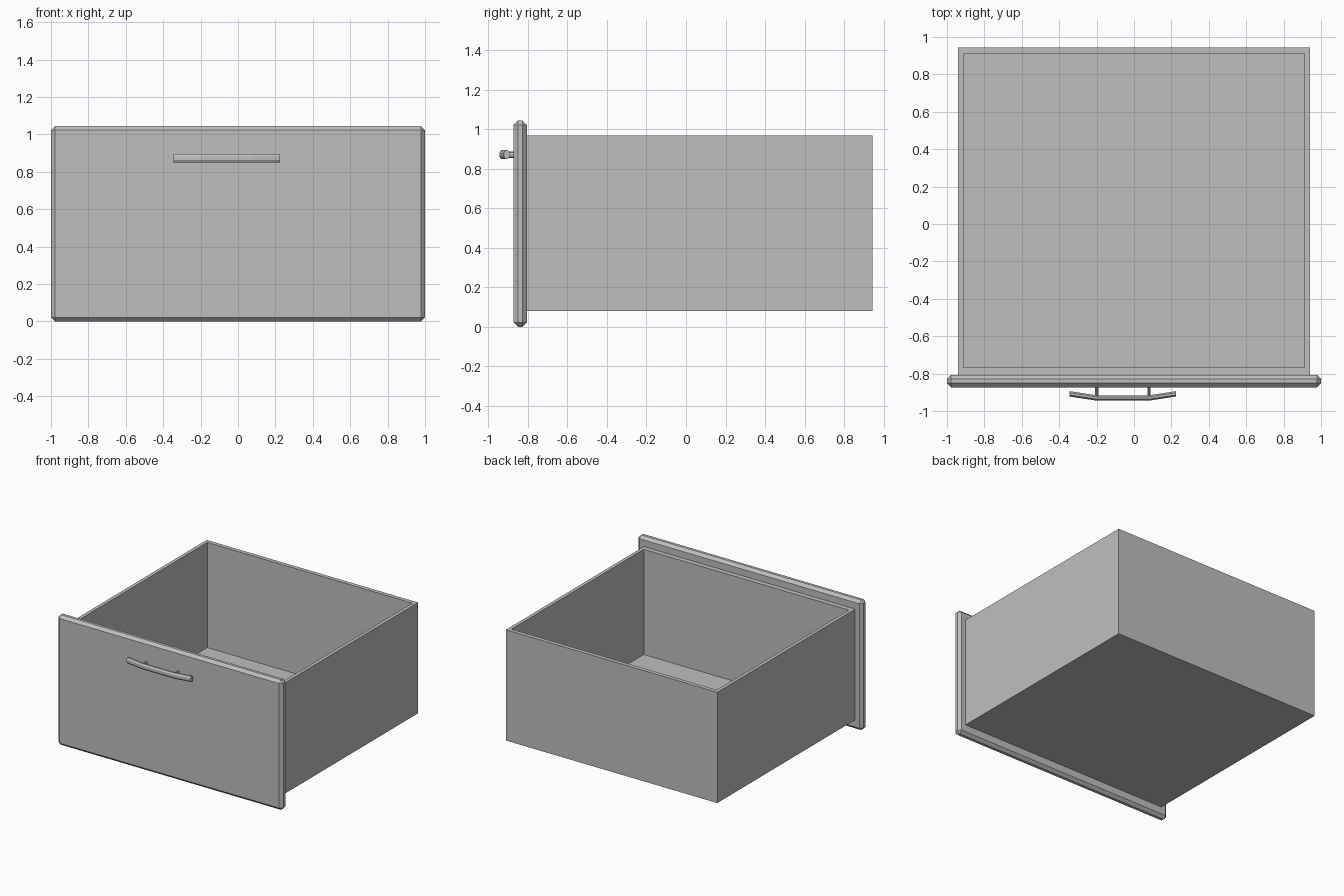
import bpy, bmesh, math
from mathutils import Matrix, Vector

cube = bpy.data.objects.get("Cube")
if cube:
    bpy.data.objects.remove(cube, do_unlink=True)

# Single grey finish
grey = bpy.data.materials.new("grey")
grey.use_nodes = True
grey.diffuse_color = (0.52, 0.52, 0.52, 1)
grey.node_tree.nodes["Principled BSDF"].inputs["Base Color"].default_value = grey.diffuse_color


def finish(name, bm):
    bmesh.ops.recalc_face_normals(bm, faces=bm.faces)
    mesh = bpy.data.meshes.new(name)
    bm.to_mesh(mesh)
    bm.free()
    mesh.materials.append(grey)
    obj = bpy.data.objects.new(name, mesh)
    bpy.context.collection.objects.link(obj)
    return obj


def block(low, high):
    low, high = Vector(low), Vector(high)
    bm = bmesh.new()
    bmesh.ops.create_cube(bm, size=1, matrix=Matrix.Translation((low + high) / 2)
                          @ Matrix.Diagonal((*(high - low), 1)))
    return bm


# Open drawer box: inset the top, then push it down to form the floor
bm = block((-0.94, -0.806, 0.08), (0.94, 0.945, 0.97))
top = max(bm.faces, key=lambda f: f.calc_center_median().z)
bmesh.ops.inset_region(bm, faces=[top], thickness=0.03)
for v in top.verts:
    v.co.x = math.copysign(0.912, v.co.x)
    v.co.y = 0.912 if v.co.y > 0 else -0.766
well = bmesh.ops.extrude_face_region(bm, geom=[top])["geom"]
bmesh.ops.delete(bm, geom=[top], context='FACES_ONLY')
for v in [g for g in well if isinstance(g, bmesh.types.BMVert)]:
    v.co.z = 0.125
finish("drawer_box", bm)

# Front panel with chamfered edges
panel = finish("front_panel", block((-1, -0.873, 0), (1, -0.806, 1.045)))
bevel = panel.modifiers.new("chamfer", 'BEVEL')
bevel.width = 0.022
bevel.segments = 1

# Handle bar: octagonal section swept along a bowed path
HANDLE_X, HANDLE_Z = -0.06, 0.872
bm = bmesh.new()
rings = []
for x, y in ((-0.285, -0.908), (-0.14, -0.93), (0.14, -0.93), (0.285, -0.908)):
    ring = []
    for i in range(8):
        a = math.tau * (i + 0.5) / 8
        ring.append(bm.verts.new((HANDLE_X + x, y + 0.0155 * math.cos(a),
                                  HANDLE_Z + 0.025 * math.sin(a))))
    rings.append(ring)
for a, b in zip(rings, rings[1:]):
    for i in range(8):
        j = (i + 1) % 8
        bm.faces.new((a[i], a[j], b[j], b[i]))
bm.faces.new(rings[0])
bm.faces.new(rings[-1])
finish("handle_bar", bm)

# Handle posts
for side, dx in (("right", -0.14), ("left", 0.14)):
    bm = bmesh.new()
    bmesh.ops.create_cone(bm, cap_ends=True, segments=8, radius1=1, radius2=1, depth=1)
    bmesh.ops.rotate(bm, verts=bm.verts, matrix=Matrix.Rotation(math.pi / 2, 3, 'X'))
    bmesh.ops.scale(bm, verts=bm.verts, vec=(0.009, 0.055, 0.016))
    bmesh.ops.translate(bm, verts=bm.verts, vec=(HANDLE_X + dx, -0.8975, HANDLE_Z))
    finish("handle_post_" + side, bm)
